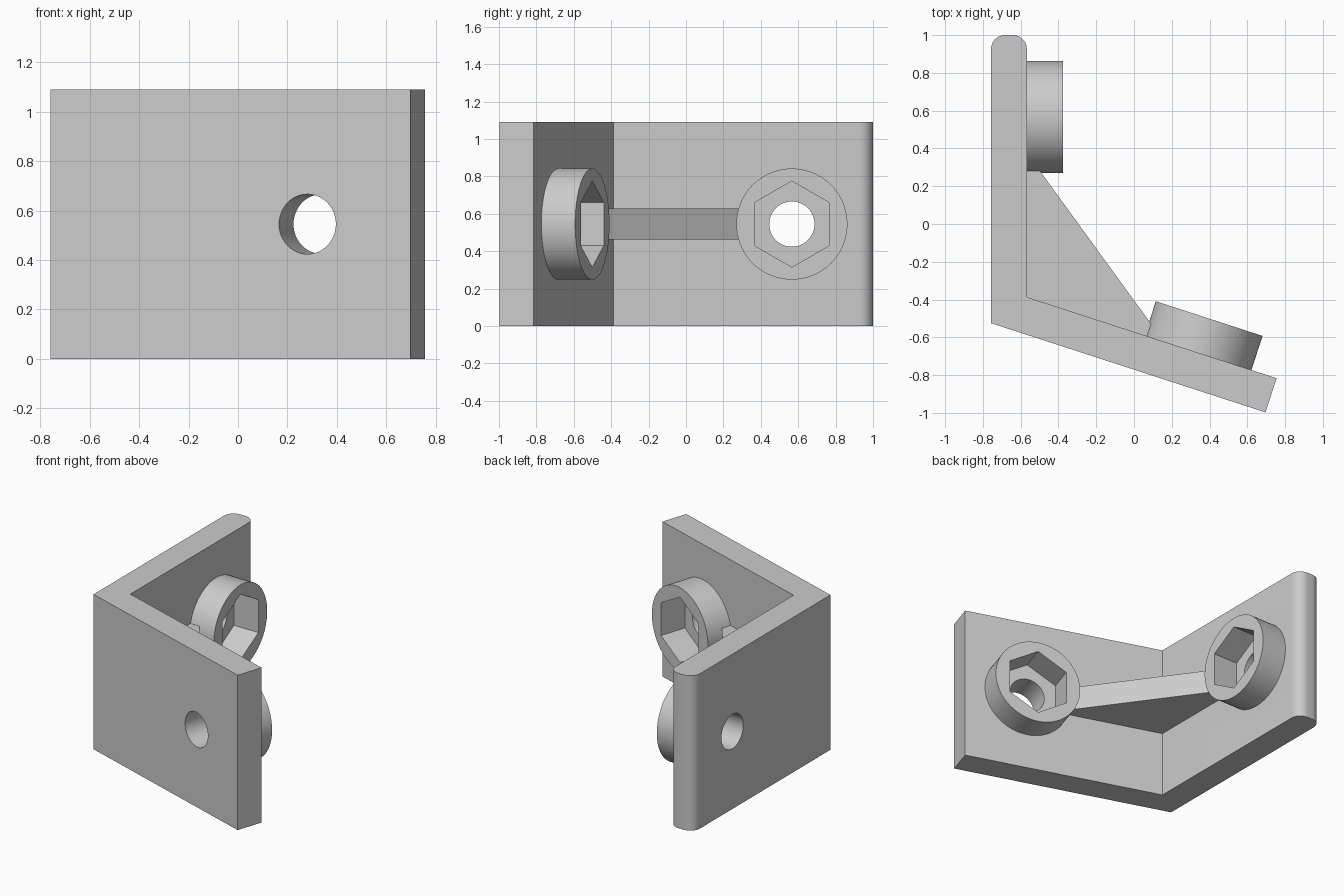
import bpy
import math
from mathutils import Matrix, Vector

cube = bpy.data.objects.get("Cube")
if cube:
    bpy.data.objects.remove(cube, do_unlink=True)

HEIGHT, THICK = 1.09, 0.19
MID = HEIGHT / 2
UP = Vector((0, 0, 1))
INNER = Vector((-0.567, -0.387, 0))          # inside corner of the bracket
TILT = math.radians(18)
ALONG_SIDE = Vector((0, 1, 0))
ALONG_FRONT = Vector((math.cos(TILT), -math.sin(TILT), 0))
SIDE_NORMAL = Vector((1, 0, 0))
FRONT_NORMAL = Vector((math.sin(TILT), math.cos(TILT), 0))

grey = bpy.data.materials.new("plain grey")
grey.use_nodes = True
COLOUR = (0.6, 0.6, 0.6, 1)
grey.diffuse_color = COLOUR
grey.node_tree.nodes["Principled BSDF"].inputs["Base Color"].default_value = COLOUR


def make(name, verts, faces):
    mesh = bpy.data.meshes.new(name)
    mesh.from_pydata(verts, [], faces)
    mesh.materials.append(grey)
    obj = bpy.data.objects.new(name, mesh)
    bpy.context.collection.objects.link(obj)
    return obj


def extrude(name, outline, low, high, matrix=Matrix()):
    """Closed prism over a counter-clockwise outline."""
    n = len(outline)
    verts = [matrix @ Vector((p[0], p[1], h)) for h in (low, high) for p in outline]
    faces = [list(range(n))[::-1], list(range(n, 2 * n))]
    faces += [(i, (i + 1) % n, n + (i + 1) % n, n + i) for i in range(n)]
    return make(name, verts, faces)


def polygon(radius, sides):
    return [(radius * math.cos(math.pi / 2 + math.tau * i / sides),
             radius * math.sin(math.pi / 2 + math.tau * i / sides)) for i in range(sides)]


def combine(target, tool, operation):
    mod = target.modifiers.new(operation, 'BOOLEAN')
    mod.operation, mod.object, mod.solver = operation, tool, 'EXACT'
    bpy.ops.object.select_all(action='DESELECT')
    bpy.context.view_layer.objects.active = target
    target.select_set(True)
    bpy.ops.object.modifier_apply(modifier=mod.name)
    bpy.data.objects.remove(tool, do_unlink=True)


# Two plates meeting at an angle, with a rounded far end
left, right, end, r = INNER.x - THICK, INNER.x, 1.0, 0.075
outer_y = INNER.y - THICK * (1 - math.sin(TILT)) / math.cos(TILT)
tip = INNER + ALONG_FRONT * 1.39
tip_out = tip - FRONT_NORMAL * THICK
outline = [(left, outer_y), tip_out[:2], tip[:2], INNER[:2]]
for cx, start in ((right - r, 0), (left + r, 90)):
    for i in range(13):
        a = math.radians(start + 90 * i / 12)
        outline.append((cx + r * math.cos(a), end - r + r * math.sin(a)))
bracket = extrude("angle_bracket", outline, 0, HEIGHT)

# Diagonal rib, sunk slightly into both plates
reach, sink = 0.763, 0.02
a = INNER + ALONG_SIDE * reach
b = INNER + ALONG_FRONT * reach
rib_outline = [(a - SIDE_NORMAL * sink)[:2],
               (INNER - SIDE_NORMAL * sink - FRONT_NORMAL * sink)[:2],
               (b - FRONT_NORMAL * sink)[:2], b[:2], a[:2]]
combine(bracket, extrude("rib", rib_outline, MID - 0.083, MID + 0.083), 'UNION')

# Round boss with hexagonal nut pocket and bolt hole on each plate
frames = []
for along, normal in ((ALONG_SIDE, SIDE_NORMAL), (ALONG_FRONT, FRONT_NORMAL)):
    frame = Matrix((UP.cross(normal), UP, normal)).transposed().to_4x4()
    frame.translation = INNER + along * 0.953 + UP * MID
    frames.append(frame)
for frame in frames:
    combine(bracket, extrude("boss", polygon(0.297, 72), -0.02, THICK, frame), 'UNION')
for frame in frames:
    combine(bracket, extrude("nut_pocket", polygon(0.23, 6), 0, 0.4, frame), 'DIFFERENCE')
    combine(bracket, extrude("bolt_hole", polygon(0.121, 48), -0.4, 0.4, frame), 'DIFFERENCE')

bpy.ops.object.shade_smooth_by_angle(angle=math.radians(30))
